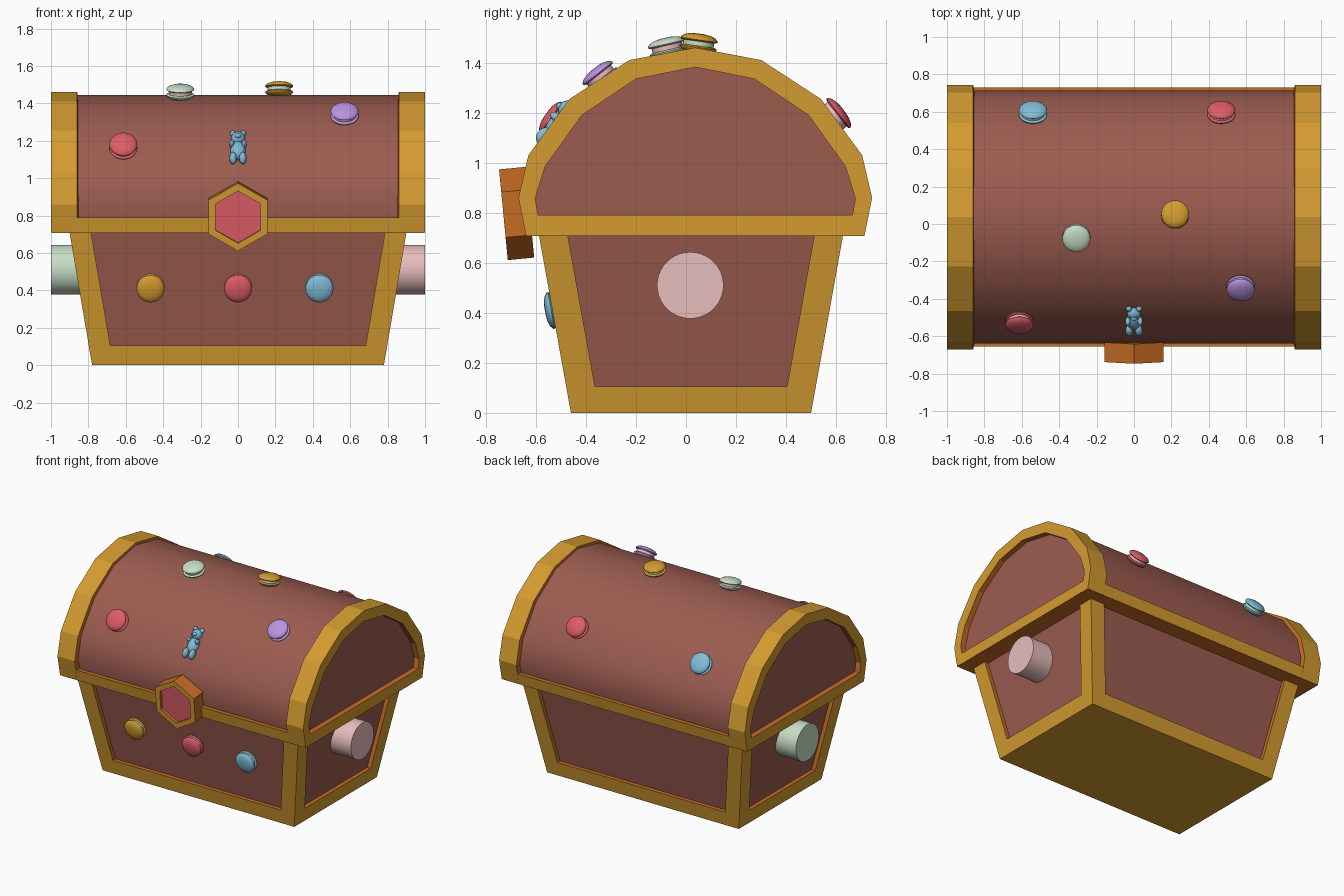
import bpy, bmesh, math
from mathutils import Matrix, Vector

if "Cube" in bpy.data.objects:
    bpy.data.objects.remove(bpy.data.objects["Cube"])


def mat(name, *rgb):
    m = bpy.data.materials.new(name)
    lin = [((c / 255 + 0.055) / 1.055) ** 2.4 for c in rgb]
    m.diffuse_color = (*lin, 1)
    m.use_nodes = True
    m.node_tree.nodes["Principled BSDF"].inputs["Base Color"].default_value = m.diffuse_color
    return m


BROWN = mat("chocolate brown", 156, 92, 80)
GOLD = mat("gold", 212, 155, 48)
ORANGE = mat("dark orange", 198, 108, 36)
RED = mat("berry red", 222, 92, 104)
PINK = mat("pale pink", 232, 190, 190)
GREEN = mat("pale green", 200, 222, 198)
BLUE = mat("sky blue", 128, 190, 216)
PURPLE = mat("lilac", 186, 148, 222)


def finish(name, bm, mats, smooth=None, fix=True):
    """Turn a bmesh into an object; smooth = sharp-edge angle in degrees."""
    if fix:
        bmesh.ops.recalc_face_normals(bm, faces=bm.faces)
    me = bpy.data.meshes.new(name)
    bm.to_mesh(me)
    bm.free()
    for m in mats:
        me.materials.append(m)
    if smooth:
        me.polygons.foreach_set("use_smooth", [True] * len(me.polygons))
        me.set_sharp_from_angle(angle=math.radians(smooth))
    ob = bpy.data.objects.new(name, me)
    bpy.context.collection.objects.link(ob)
    return ob


def bridge(bm, loops, mat_ids, cap_ids=None):
    """Skin closed loops of points; a closed tube if cap_ids is None."""
    rows = [[bm.verts.new(p) for p in lp] for lp in loops]
    n = len(rows[0])
    pairs = list(zip(rows, rows[1:]))
    if cap_ids is None:
        pairs.append((rows[-1], rows[0]))
    for (a, b), mi in zip(pairs, mat_ids):
        for i in range(n):
            j = (i + 1) % n
            bm.faces.new((a[i], a[j], b[j], b[i])).material_index = mi
    if cap_ids is not None:
        for row, mi in zip((rows[0], rows[-1]), cap_ids):
            bm.faces.new(row).material_index = mi


def tilted(x, y, z, angle):
    """Local z points outward, leaning from straight up towards the front."""
    return Matrix.Translation((x, y, z)) @ Matrix.Rotation(math.radians(angle), 4, 'X')


# ---- lower box: tapered, each side has a recessed panel open at the top
CY, H = 0.02, 0.72


def side_half(z):
    return 0.78 + 0.17 * z


def depth_half(z):
    return 0.48 + 0.18 * z


bm = bmesh.new()
for k in range(4):
    rot = Matrix.Translation((0, CY, 0)) @ Matrix.Rotation(k * math.pi / 2, 4, 'Z')
    w, d = (side_half, depth_half) if k % 2 == 0 else (depth_half, side_half)

    def P(z, sgn, post, inset=0.0):
        return rot @ Vector((sgn * (w(z) - post), -d(z) + inset, z))
    outer = [P(H, -1, 0), P(0, -1, 0), P(0, 1, 0), P(H, 1, 0)]
    edge = [P(H, -1, 0.115), P(0.105, -1, 0.115), P(0.105, 1, 0.115), P(H, 1, 0.115)]
    deep = [P(H, -1, 0.115, 0.03), P(0.105, -1, 0.115, 0.03),
            P(0.105, 1, 0.115, 0.03), P(H, 1, 0.115, 0.03)]
    for i in range(3):
        for a, b, mi in ((outer, edge, 0), (edge, deep, 1)):
            f = bm.faces.new([bm.verts.new(p) for p in (a[i], a[i + 1], b[i + 1], b[i])])
            f.material_index = mi
    bm.faces.new([bm.verts.new(p) for p in deep]).material_index = 2
bm.faces.new([bm.verts.new((sx * side_half(0), CY + sy * depth_half(0), 0))
              for sx, sy in ((-1, -1), (-1, 1), (1, 1), (1, -1))])
bmesh.ops.remove_doubles(bm, verts=bm.verts, dist=1e-5)
finish("lower_box", bm, [GOLD, ORANGE, BROWN], fix=False)

# ---- lid profiles: half outlines (distance from middle, height)
LY = 0.037


def outline(half):
    pts = [(-y, z) for y, z in half] + [(y, z) for y, z in reversed(half[:-1])]
    return [(y + LY, z) for y, z in pts]


def loop(prof, x):
    return [(x, y, z) for y, z in prof]


OUT = outline([(.677, .71), (.707, .86), (.667, 1.03), (.502, 1.255), (.264, 1.41), (0, 1.46)])
INN = outline([(.628, .79), (.64, .857), (.6, .985), (.453, 1.19), (.236, 1.335), (0, 1.382)])
BAR = outline([(.648, .73), (.677, .86), (.638, 1.025), (.484, 1.24), (.256, 1.393), (0, 1.445)])

bm = bmesh.new()
bridge(bm, [loop(BAR, -0.96), loop(BAR, 0.96)], [0], (0, 0))
finish("lid_barrel", bm, [BROWN], smooth=35)

# end hoops with a slightly bevelled inner edge
for side, s in (("left", -1), ("right", 1)):
    bm = bmesh.new()
    bridge(bm, [loop(OUT, s), loop(OUT, s * .86), loop(INN, s * .845), loop(INN, s)],
           [0, 1, 1, 0])
    finish("lid_hoop_" + side, bm, [GOLD, ORANGE])

# front and back rails, following the slope of the hoops
for name, s in (("front", -1), ("back", 1)):
    bm = bmesh.new()
    prof = [(LY + s * y, z) for y, z in ((.677, .71), (.692, .79), (.63, .79), (.63, .71))]
    bridge(bm, [loop(prof, -.87), loop(prof, .87)], [0], (0, 0))
    bm.normal_update()
    for f in bm.faces:
        if abs(f.normal.z) > 0.9:
            f.material_index = 1
    finish("lid_rail_" + name, bm, [GOLD, ORANGE])

# underside of the lid
bm = bmesh.new()
bridge(bm, [[(sx * .998, LY + sy * .676, z) for sx, sy in ((-1, -1), (1, -1), (1, 1), (-1, 1))]
            for z in (.708, .73)], [0], (0, 0))
finish("lid_underside", bm, [ORANGE])

# ---- hexagonal lock
bm = bmesh.new()


def hexagon(r, z):
    return [(r * math.sin(i * math.pi / 3), r * math.cos(i * math.pi / 3), z) for i in range(6)]


bridge(bm, [hexagon(.182, -.053), hexagon(.182, .053), hexagon(.14, .053), hexagon(.14, .033)],
       [0, 1, 0], (0, 2))
finish("lock", bm, [ORANGE, GOLD, RED]).matrix_world = tilted(0, -.677, .797, 95.5)

# ---- round side handles
for side, s, m in (("left", -1, GREEN), ("right", 1, PINK)):
    bm = bmesh.new()
    bmesh.ops.create_cone(bm, cap_ends=True, segments=40, radius1=.133, radius2=.133, depth=.2,
                          matrix=Matrix.Translation((s * .9, .017, .51))
                          @ Matrix.Rotation(math.pi / 2, 4, 'Y'))
    finish("side_handle_" + side, bm, [m], smooth=35)

# ---- biscuits: two domed shells with a filling between
SHELL = [(.018, .04), (.042, .037), (.062, .030), (.073, .021), (.075, .015), (.070, .010), (.062, .009)]


def biscuit(name, shell, filling, place):
    prof = SHELL + [(r, -z) for r, z in reversed(SHELL)]
    n = 24
    rings = [[(r * math.cos(2 * math.pi * i / n), r * math.sin(2 * math.pi * i / n), z)
              for i in range(n)] for r, z in prof]
    ids = [1 if i == len(SHELL) - 1 else 0 for i in range(len(prof) - 1)]
    bm = bmesh.new()
    bridge(bm, rings, ids, (0, 0))
    finish("biscuit_" + name, bm, [shell, filling], smooth=50).matrix_world = tilted(*place)


biscuit("lid_front_red", RED, PINK, (-.613, -.527, 1.172, 55))
biscuit("lid_front_lilac", PURPLE, PINK, (.57, -.343, 1.345, 38))
biscuit("lid_top_green", GREEN, PINK, (-.308, -.075, 1.46, 13))
biscuit("lid_top_gold", GOLD, GREEN, (.22, .05, 1.476, -8))
biscuit("lid_back_red", RED, PINK, (.467, .597, 1.188, -52))
biscuit("lid_back_blue", BLUE, GREEN, (-.54, .597, 1.188, -52))
biscuit("box_gold", GOLD, GREEN, (-.468, -.524, .412, 100.4))
biscuit("box_red", RED, PINK, (0, -.524, .412, 100.4))
biscuit("box_blue", BLUE, GREEN, (.435, -.524, .412, 100.4))

# ---- gummy bear lying on the lid: (x, up, out), (radii), mirrored if x > 0
BEAR = [((0, -.02, 0), (.041, .06, .036)), ((0, .058, .006), (.037, .037, .034)),
        ((0, .052, .036), (.017, .014, .014)), ((.027, .092, .004), (.016, .017, .014)),
        ((.033, .008, .022), (.014, .017, .026)), ((.026, -.082, .016), (.02, .036, .028))]
bm = bmesh.new()
for (x, u, o), r in BEAR:
    for s in ((1, -1) if x else (1,)):
        bmesh.ops.create_uvsphere(bm, u_segments=16, v_segments=10, radius=1,
                                  matrix=Matrix.LocRotScale(Vector((s * x, u, o)), None, Vector(r)))
finish("gummy_bear", bm, [BLUE], smooth=60).matrix_world = tilted(0, -.507, 1.163, 53)
